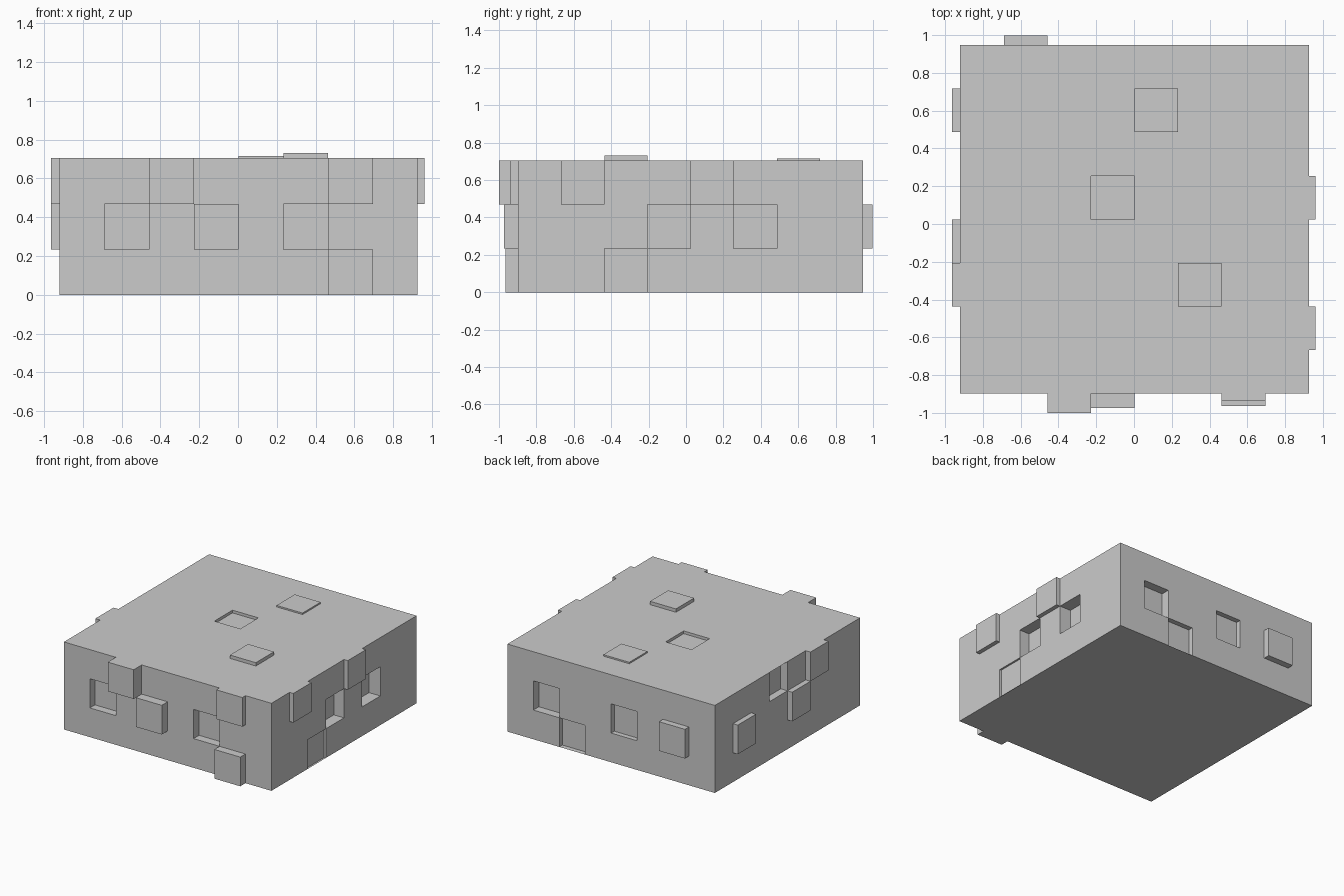
import bpy, bmesh
from mathutils import Vector

if "Cube" in bpy.data.objects:
    bpy.data.objects.remove(bpy.data.objects["Cube"])

# Slab divided into 8 x 8 x 3 square panels
LO = Vector((-0.92, -0.898, 0.0))
HI = Vector((0.926, 0.947, 0.704))
N = (8, 8, 3)
STEP = Vector([(HI[a] - LO[a]) / N[a] for a in range(3)])

bm = bmesh.new()
bmesh.ops.create_cube(bm, size=1)
for v in bm.verts:
    v.co = Vector([LO[a] if v.co[a] < 0 else HI[a] for a in range(3)])
for a in range(3):
    normal = Vector([1.0 if b == a else 0.0 for b in range(3)])
    for i in range(1, N[a]):
        bmesh.ops.bisect_plane(bm, geom=bm.verts[:] + bm.edges[:] + bm.faces[:],
                               plane_co=LO + STEP * i, plane_no=normal)
bm.normal_update()

# Raised (+) and sunken (-) panels: side -> (column, row, offset)
PANELS = {
    (1, -1): [(1, 1, -0.065), (2, 2, 0.102), (3, 1, 0.075), (5, 1, -0.07),
              (6, 2, 0.04), (6, 0, 0.066)],                       # front
    (1, 1): [(6, 1, -0.07), (5, 0, -0.04), (3, 1, -0.04), (1, 1, 0.051)],   # back
    (0, 1): [(1, 2, 0.034), (2, 0, -0.015), (3, 1, -0.09), (4, 2, 0.034),
             (5, 1, -0.1)],                                       # right
    (0, -1): [(6, 1, 0.043), (3, 1, 0.043), (2, 2, 0.043), (4, 2, -0.06)],  # left
    (2, 1): [(4, 6, 0.012), (5, 2, 0.027), (3, 4, -0.022)],       # top
}

# Look up every panel face first, then push each one in or out
jobs = []
for (axis, sign), cells in PANELS.items():
    u, w = [a for a in range(3) if a != axis]
    for c, r, off in cells:
        p = Vector((0, 0, 0))
        p[axis] = HI[axis] if sign > 0 else LO[axis]
        p[u] = LO[u] + STEP[u] * (c + 0.5)
        p[w] = LO[w] + STEP[w] * (r + 0.5)
        face = min(bm.faces, key=lambda f: (f.calc_center_median() - p).length)
        jobs.append((face, face.normal.copy() * off))

for face, move in jobs:
    rim = [v.co.copy() for v in face.verts]
    normal = face.normal.copy()
    out = bmesh.ops.extrude_face_region(bm, geom=[face])
    # give each panel its own rim so neighbouring panels stay independent
    new_verts = [g for g in out["geom"] if isinstance(g, bmesh.types.BMVert)]
    bmesh.ops.translate(bm, verts=new_verts, vec=move)
    if face.is_valid:
        bmesh.ops.delete(bm, geom=[face], context='FACES_ONLY')

# Merge the untouched flat panels back into large faces
bmesh.ops.dissolve_degenerate(bm, edges=bm.edges[:], dist=1e-5)
mesh = bpy.data.meshes.new("panelled_slab")
bm.to_mesh(mesh)
bm.free()
slab = bpy.data.objects.new("panelled_slab", mesh)
bpy.context.collection.objects.link(slab)
